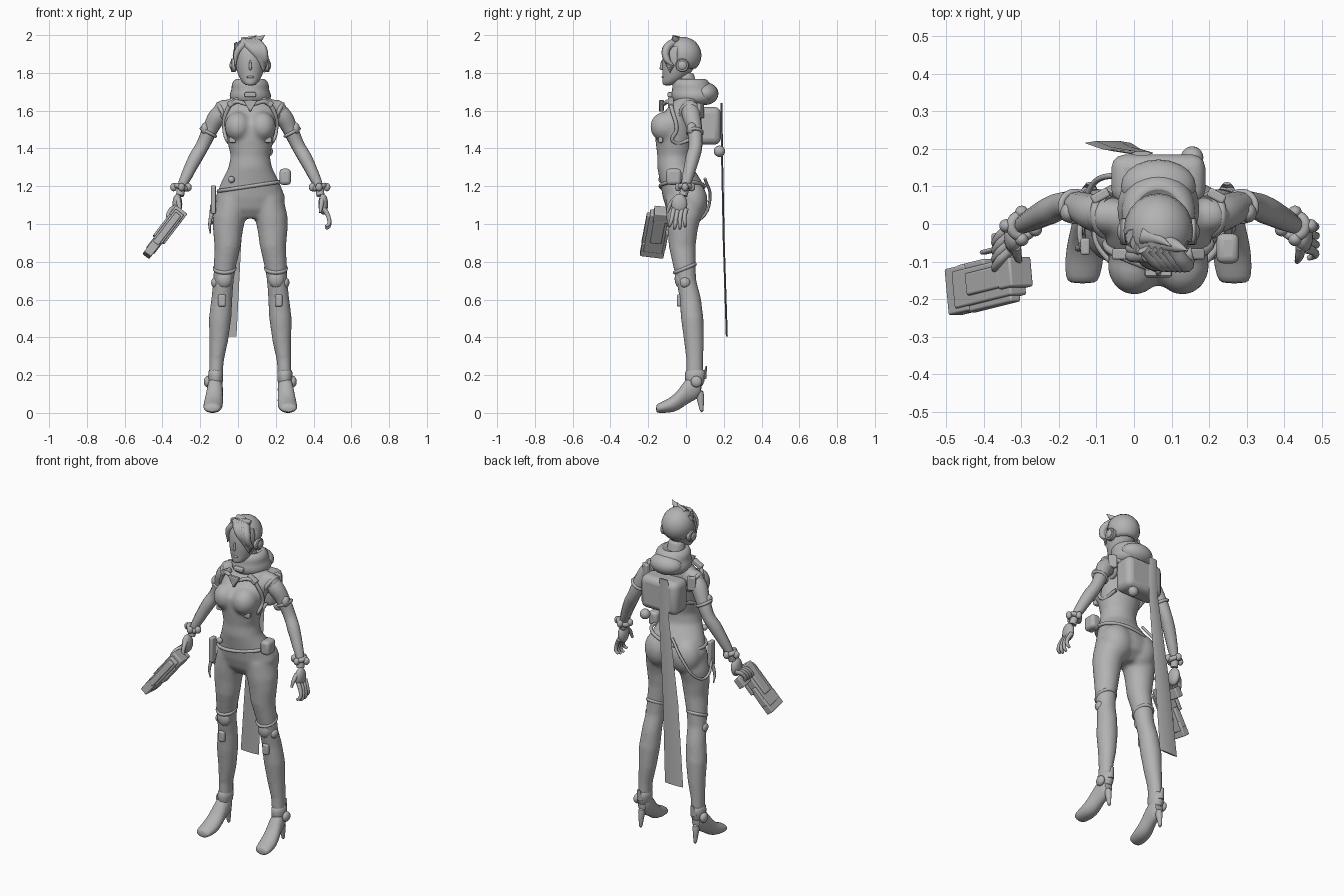
import bpy, bmesh
from math import cos, sin, pi, radians
from mathutils import Matrix, Vector

old = bpy.data.objects.get("Cube")
if old:
    bpy.data.objects.remove(old, do_unlink=True)

BODY_X = 0.065  # the body stands beside the origin, balancing the weapon

grey = bpy.data.materials.new("plain_grey")
grey.use_nodes = True
grey.diffuse_color = (0.45, 0.45, 0.45, 1)
grey.node_tree.nodes["Principled BSDF"].inputs["Base Color"].default_value = grey.diffuse_color


def finish(obj, name, angle=60):
    """Name, colour, shade and place a part."""
    obj.name = name
    obj.data.materials.append(grey)
    obj.location.x += BODY_X
    if obj.type == 'MESH':
        bpy.ops.object.select_all(action='DESELECT')
        obj.select_set(True)
        bpy.context.view_layer.objects.active = obj
        bpy.ops.object.shade_smooth_by_angle(angle=radians(angle))
    return obj


def link(name, data):
    obj = bpy.data.objects.new(name, data)
    bpy.context.collection.objects.link(obj)
    return obj


def loft(name, rows, axis='z', sides=16, smooth=1, mirror=1):
    """Skin elliptical rings; each row is x, y, z and two radii."""
    bm = bmesh.new()
    rings = []
    for x, y, z, a, b in rows:
        ring = []
        for i in range(sides):
            t = 2 * pi * i / sides
            up = b * sin(t)
            point = (x * mirror + a * cos(t), y, z + up) if axis == 'y' else (x * mirror + a * cos(t), y + up, z)
            ring.append(bm.verts.new(point))
        rings.append(ring)
    for low, high in zip(rings, rings[1:]):
        for i in range(sides):
            j = (i + 1) % sides
            bm.faces.new((low[i], low[j], high[j], high[i]))
    bm.faces.new(rings[0])
    bm.faces.new(rings[-1])
    bmesh.ops.recalc_face_normals(bm, faces=bm.faces[:])
    mesh = bpy.data.meshes.new(name)
    bm.to_mesh(mesh)
    bm.free()
    obj = finish(link(name, mesh), name)
    if smooth:
        obj.modifiers.new("round", 'SUBSURF').levels = smooth
    return obj


def tube(name, points, mirror=1, closed=False):
    """Round curve; each point is x, y, z and radius."""
    curve = bpy.data.curves.new(name, 'CURVE')
    curve.dimensions = '3D'
    curve.bevel_depth = 1
    curve.bevel_resolution = 3
    curve.resolution_u = 5
    curve.use_fill_caps = True
    spline = curve.splines.new('BEZIER')
    spline.bezier_points.add(len(points) - 1)
    for knot, (x, y, z, r) in zip(spline.bezier_points, points):
        knot.co = (x * mirror, y, z)
        knot.radius = r
        knot.handle_left_type = knot.handle_right_type = 'AUTO'
    spline.use_cyclic_u = closed
    return finish(link(name, curve), name)


def band(name, centre, rx, ry, thick, slope_x=0, slope_y=0):
    """Closed elliptical band, tilted by the two slopes."""
    x, y, z = centre
    turns = [i * pi / 6 for i in range(12)]
    return tube(name, [(x + rx * cos(t), y + ry * sin(t), z + slope_x * cos(t) + slope_y * sin(t), thick)
                       for t in turns], closed=True)


def ball(name, centre, radii):
    bpy.ops.mesh.primitive_uv_sphere_add(segments=20, ring_count=12, location=centre)
    obj = bpy.context.object
    obj.scale = radii
    return finish(obj, name)


def box(name, centre, size, turn=None, bevel=0.006):
    bpy.ops.mesh.primitive_cube_add(size=1)
    obj = bpy.context.object
    obj.data.transform(Matrix.Diagonal((*size, 1)))
    obj.matrix_world = Matrix.Translation(centre) @ (turn or Matrix()).to_4x4()
    edge = obj.modifiers.new("edge", 'BEVEL')
    edge.width, edge.segments = bevel, 3
    return finish(obj, name, 30)


def disc(name, centre, radius, depth, turn, sides=20):
    bpy.ops.mesh.primitive_cylinder_add(vertices=sides, radius=radius, depth=depth, location=centre, rotation=turn)
    obj = bpy.context.object
    obj.modifiers.new("edge", 'BEVEL').width = 0.005
    return finish(obj, name, 30)


# Body: overlapping volumes fused into one smooth skin
body = loft("body", [(0, -.01, 1.03, .09, .06), (0, 0, 1.08, .17, .105), (0, -.005, 1.14, .186, .118),
                     (0, -.025, 1.22, .155, .112), (0, -.058, 1.3, .115, .095), (0, -.06, 1.36, .104, .092),
                     (0, -.055, 1.45, .125, .108), (0, -.045, 1.53, .14, .12), (0, -.01, 1.6, .145, .1),
                     (0, .015, 1.66, .115, .075), (0, .015, 1.7, .058, .053), (0, -.005, 1.8, .047, .047)],
            sides=28, smooth=0)
volumes = []
for s in (1, -1):
    volumes += [ball("breast", (s * .064, -.11, 1.515), (.072, .08, .08)),
                ball("buttock", (s * .085, .03, 1.12), (.096, .085, .11)),
                ball("shoulder", (s * .135, .022, 1.6), (.062, .052, .06)),
                loft("leg", [(.09, -.008, 1.14, .085, .1), (.11, -.012, 1.04, .088, .093),
                             (.118, -.018, .97, .08, .08), (.12, -.02, .88, .069, .071), (.135, -.008, .77, .059, .059),
                             (.142, .002, .7, .054, .053), (.15, .022, .61, .056, .057), (.16, .033, .5, .06, .06),
                             (.167, .042, .38, .05, .053), (.178, .046, .28, .039, .045),
                             (.183, .046, .18, .036, .045)], sides=28, smooth=0, mirror=s)]
bpy.ops.object.select_all(action='DESELECT')
for part in volumes + [body]:
    part.select_set(True)
bpy.context.view_layer.objects.active = body
bpy.ops.object.join()
skin = body.modifiers.new("fuse", 'REMESH')
skin.mode, skin.voxel_size, skin.use_smooth_shade = 'VOXEL', .01, True
relax = body.modifiers.new("relax", 'SMOOTH')
relax.factor, relax.iterations = .5, 10

# Head
loft("head", [(0, -.1, 1.732, .022, .024), (0, -.08, 1.75, .045, .045), (0, -.05, 1.79, .068, .075),
              (0, -.035, 1.85, .083, .096), (0, -.025, 1.91, .086, .1), (0, -.02, 1.96, .07, .08),
              (0, -.02, 1.985, .03, .04)])
loft("nose", [(0, -.13, 1.812, .012, .014), (0, -.128, 1.84, .007, .01), (0, -.126, 1.87, .006, .005)], sides=8)
ball("lips", (0, -.12, 1.778), (.02, .009, .007))

# Short hair: a cap with an open face, then swept locks
hair = ball("hair_cap", (0, -.018, 1.893), (.093, .1, .098))
bm = bmesh.new()
bm.from_mesh(hair.data)
face_area = [f for f in bm.faces
             if f.calc_center_median().z < -.75 or (f.calc_center_median().y < -.3 and f.calc_center_median().z < .45)]
bmesh.ops.delete(bm, geom=face_area, context='FACES')
bm.to_mesh(hair.data)
bm.free()
hair.modifiers.new("thickness", 'SOLIDIFY').thickness = .08
for i in range(5):
    drop = i * .018
    tube("fringe_lock", [(-.04 + drop, -.06, 1.965, .022), (.01 + drop * .8, -.105, 1.925, .022),
                         (.05 + drop * .4, -.1, 1.87, .018), (.074 + drop * .15, -.085 + drop / 3, 1.80 + drop / 2, .002)])
for i in range(4):
    tube("side_lock", [(-.03 - i * .012, -.08 + i * .015, 1.955, .022), (-.07, -.085 + i * .02, 1.91, .017),
                       (-.08, -.08 + i * .02, 1.83, .002)])
tube("hair_tuft", [(.02, -.05, 1.965, .026), (.05, -.06, 1.98, .016), (.078, -.07, 2, .001)])
tube("crown_tuft", [(-.04, -.03, 1.965, .025), (0, -.04, 1.98, .014), (.035, -.06, 1.998, .001)])

# Hooded scarf with its long tail
loft("scarf", [(0, .04, 1.63, .08, .085), (0, .042, 1.65, .108, .118), (0, .042, 1.685, .116, .128),
               (0, .035, 1.712, .098, .108), (0, .028, 1.74, .104, .105), (0, .026, 1.765, .085, .088),
               (0, .024, 1.772, .065, .07), (0, .02, 1.745, .05, .055)])
ball("hood_fold", (0, .1, 1.69), (.1, .072, .06))
loft("scarf_tail", [(-.045, .188, 1.64, .03, .006), (-.048, .19, 1.4, .034, .006), (-.1, .2, .9, .052, .006),
                    (-.135, .216, .405, .062, .006)], sides=6, smooth=0)
box("scarf_clip", (0, -.085, 1.685), (.06, .025, .025))

# Backpack
box("backpack", (0, .12, 1.52), (.25, .13, .2), bevel=.035)
ball("backpack_bulb", (.09, .177, 1.385), (.03, .03, .03))

# Chest harness
disc("chest_triangle", (0, -.13, 1.635), .045, .025, (pi / 2, pi, 0), sides=3)

# Belt, pouch and hip strap
band("belt", (0, -.02, 1.2), .168, .115, .01, slope_x=.025)
box("left_pouch", (.185, -.065, 1.25), (.06, .08, .085), bevel=.018)
ball("belt_bulb", (-.1, -.13, 1.235), (.018, .016, .018))
box("right_sheath", (-.195, -.06, 1.13), (.025, .045, .15))
tube("hip_strap", [(-.04, .1, 1.24, .008), (-.13, .128, 1.14, .008), (-.19, .08, 1.03, .008),
                   (-.208, 0, 1.01, .008), (-.205, -.055, 1.1, .008)])
tube("sheath_tail", [(-.2, -.06, 1.07, .012), (-.215, -.065, 1.0, .008), (-.212, -.06, .95, .003)])

for s, side in ((1, "left"), (-1, "right")):
    # Headphones
    disc(side + "_earphone", (s * .088, -.02, 1.84), .036, .028, (0, pi / 2, 0))
    ball(side + "_earphone_cap", (s * .096, -.02, 1.84), (.014, .026, .026))

    # Harness strap, buckles and shoulder plates
    tube(side + "_harness", [(.02, -.118, 1.635, .01), (.085, -.09, 1.645, .012), (.128, -.07, 1.59, .011),
                             (.138, -.05, 1.5, .01), (.12, -.07, 1.44, .01), (.1, .04, 1.45, .01)], s)
    box(side + "_collar_plate", (s * .09, -.08, 1.645), (.065, .03, .03), Matrix.Rotation(s * .5, 3, 'Y'))
    box(side + "_rib_buckle", (s * .095, -.135, 1.445), (.035, .025, .03))
    box(side + "_shoulder_blade", (s * .155, .075, 1.6), (.05, .025, .08), Matrix.Rotation(-s * .5, 3, 'Z'))
    band(side + "_shoulder_band", (s * .142, .025, 1.585), .028, .052, .012, slope_x=s * .05)

    # Knee gear
    band(side + "_knee_band", (s * .136, -.006, .765), .053, .053, .01, slope_y=.022)
    ball(side + "_knee_pad", (s * .138, -.03, .71), (.042, .03, .05))
    ball(side + "_knee_bulb", (s * .187, -.005, .69), (.02, .028, .028))
    box(side + "_shin_plate", (s * .15, -.033, .595), (.04, .03, .065), bevel=.01)

    # High-heeled boot
    loft(side + "_boot", [(.202, -.159, .022, .034, .02), (.202, -.145, .026, .047, .027), (.197, -.09, .037, .053, .038),
                          (.193, -.04, .064, .049, .054), (.188, 0, .115, .043, .072), (.184, .045, .138, .041, .072),
                          (.184, .085, .145, .03, .055)], axis='y', mirror=s)
    loft(side + "_boot_cuff", [(.184, .045, .13, .04, .052), (.183, .048, .2, .04, .054), (.183, .05, .235, .043, .058)],
         mirror=s)
    loft(side + "_heel", [(.186, .084, 0, .011, .012), (.186, .078, .06, .013, .016), (.185, .068, .13, .03, .034)],
         sides=10, mirror=s)
    loft(side + "_boot_tab", [(.183, .095, .18, .02, .012), (.183, .108, .247, .01, .004)], sides=8, smooth=0, mirror=s)
    ball(side + "_ankle_bulb", (s * .226, .055, .165), (.02, .03, .03))

    # Arm with its bands
    tube(side + "_arm", [(.125, .025, 1.61, .05), (.172, .03, 1.57, .05), (.212, .045, 1.5, .041),
                         (.255, .05, 1.41, .036), (.29, .035, 1.35, .037), (.335, .012, 1.26, .031),
                         (.365, -.005, 1.19, .023), (.372, -.015, 1.15, .022)], s)
    band(side + "_arm_band", (s * .222, .047, 1.485), .037, .038, .009, slope_x=s * .02)
    ball(side + "_arm_bulb", (s * .24, .03, 1.505), (.022, .026, .032))
    band(side + "_bracelet", (s * .364, -.005, 1.195), .028, .028, .014, slope_x=s * .01)
    for dx, dy in ((.042, 0), (-.036, -.01), (0, .036), (0, -.036)):
        ball(side + "_bracelet_bulb", (s * (.364 + dx), dy - .005, 1.195), (.018, .018, .022))

    # Hand: relaxed on the left, curled around the grip on the right
    relaxed = s > 0
    ball(side + "_palm", (s * .386, -.035, 1.105), (.026, .042, .055))
    for i in range(4):
        y = -.07 + i * .022
        if relaxed:
            path = [(.392, y + .005, 1.08, .013), (.416, y - .005, 1.03, .011),
                    (.416, y * 1.2, 1 - .012 * (i in (1, 2)), .01), (.4, y * 1.3, .975 + .012 * (i in (0, 3)), .007)]
        else:
            path = [(.395, y, 1.09, .013), (.425, y - .03, 1.07, .012), (.43, y - .05, 1.03, .011),
                    (.4, y - .04, 1.025, .008)]
        tube(side + "_finger", path, s)
    tube(side + "_thumb", [(.38, -.06, 1.13, .014), (.376, -.085, 1.1, .012), (.37, -.1, 1.06, .007)], s)

# Blocky handgun, laid out along barrel, height and thickness axes
barrel = Vector((-.6, -.15, -.78)).normalized()
thick = barrel.cross(Vector((0, 1, 0))).normalized()
height = thick.cross(barrel)
aim = Matrix((barrel, height, thick)).transposed()
centre = Vector((-.452, -.158, .96))
for name, place, size in (("gun_body", (0, 0, 0), (.25, .1, .055)),
                          ("gun_muzzle", (.115, 0, 0), (.09, .125, .046)),
                          ("gun_top_rail", (-.01, -.055, 0), (.2, .022, .035)),
                          ("gun_under_rail", (.05, .05, 0), (.12, .03, .04)),
                          ("gun_rear", (-.115, .01, 0), (.06, .08, .075)),
                          ("gun_grip", (-.085, .075, 0), (.06, .1, .045)),
                          ("gun_guard", (-.03, .085, 0), (.09, .012, .025)),
                          ("gun_side_plate", (-.02, .005, 0), (.15, .06, .076))):
    box(name, centre + aim @ Vector(place), size, aim)
